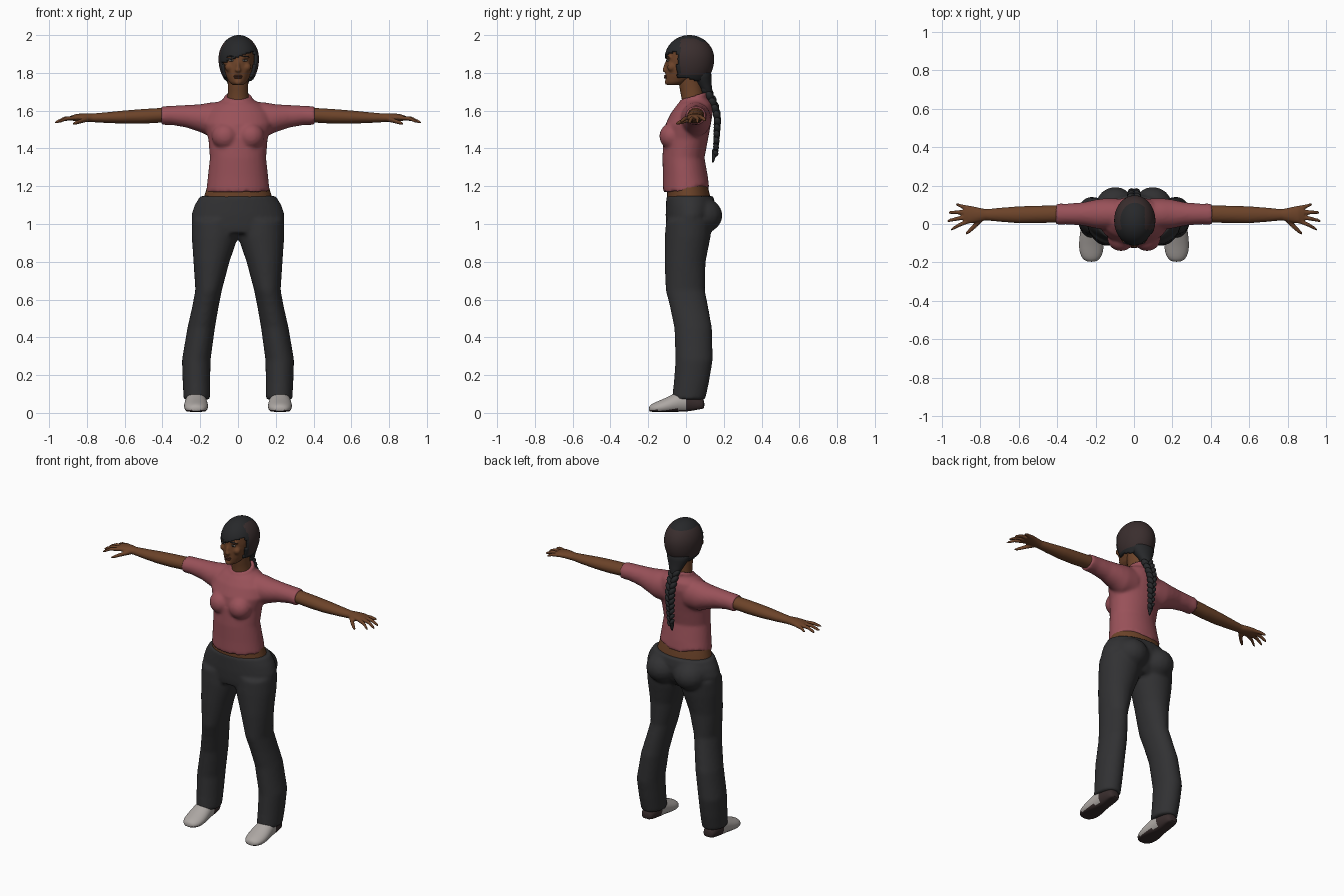
import bpy, bmesh, math
from mathutils import Matrix, Euler, Vector

cube = bpy.data.objects.get("Cube")
if cube:
    bpy.data.objects.remove(cube)


def material(name, r, g, b):
    m = bpy.data.materials.new(name)
    m.use_nodes = True
    m.diffuse_color = (r, g, b, 1)
    bsdf = m.node_tree.nodes["Principled BSDF"]
    bsdf.inputs["Base Color"].default_value = (r, g, b, 1)
    bsdf.inputs["Roughness"].default_value = 0.8
    return m


SKIN = material("brown skin", 0.15, 0.056, 0.022)
LIP = material("dark lip", 0.085, 0.03, 0.018)
SHIRT = material("rose cotton", 0.32, 0.083, 0.1)
CLOTH = material("charcoal cloth", 0.031, 0.031, 0.033)
HAIR = material("black hair", 0.02, 0.021, 0.023)
HAIR_BROWN = material("brown hair", 0.042, 0.027, 0.027)
SHOE = material("pale grey shoe", 0.42, 0.39, 0.37)
SOLE = material("dark sole", 0.04, 0.026, 0.026)
EYE = material("eye white", 0.3, 0.26, 0.22)


def loft(bm, rings, axis="z", sides=24, wave=0.0):
    """Skin elliptical rings (x, y, z, r1, r2); wave lifts the first ring at the back quarters."""
    loops = []
    for i, (x, y, z, a, b) in enumerate(rings):
        loop = []
        for k in range(sides):
            t = 2 * math.pi * k / sides
            c, s = a * math.cos(t), b * math.sin(t)
            off = {"x": (0, c, s), "y": (c, 0, s), "z": (c, s, 0)}[axis]
            p = Vector((x, y, z)) + Vector(off)
            if i == 0:
                p.z += wave * max(0, 2 * math.sin(t) * abs(math.cos(t)))
            loop.append(bm.verts.new(p))
        loops.append(loop)
    for lo, hi in zip(loops, loops[1:]):
        for k in range(sides):
            n = (k + 1) % sides
            bm.faces.new((lo[k], lo[n], hi[n], hi[k]))
    bm.faces.new(loops[0])
    bm.faces.new(loops[-1])


def ball(bm, loc, size, rot=(0, 0, 0), u=16, v=10):
    m = Matrix.LocRotScale(Vector(loc), Euler(rot), Vector(size))
    bmesh.ops.create_uvsphere(bm, u_segments=u, v_segments=v, radius=1, matrix=m)


def finish(bm, name, mats, rule=None, voxel=0, smooth=5, subdiv=0):
    bmesh.ops.recalc_face_normals(bm, faces=bm.faces)
    for f in bm.faces:
        f.smooth = True
        if rule:
            f.material_index = rule(f.calc_center_median(), f.normal)
    me = bpy.data.meshes.new(name)
    bm.to_mesh(me)
    bm.free()
    me.set_sharp_from_angle(angle=math.radians(60))
    ob = bpy.data.objects.new(name, me)
    bpy.context.collection.objects.link(ob)
    for m in mats:
        me.materials.append(m)
    if voxel:
        r = ob.modifiers.new("fuse", "REMESH")
        r.mode, r.voxel_size, r.use_smooth_shade = "VOXEL", voxel, True
        s = ob.modifiers.new("soften", "SMOOTH")
        s.factor, s.iterations = 0.5, smooth
    if subdiv:
        ob.modifiers.new("round", "SUBSURF").levels = subdiv
        ob.modifiers["round"].render_levels = subdiv
    return ob


def body_rings(rows):
    """Rows of height, half width, front y, back y."""
    return [(0, (f + b) / 2, z, w, (b - f) / 2) for z, w, f, b in rows]


# Shirt: torso, bust, sleeves and collar fused together
bm = bmesh.new()
loft(bm, body_rings([
    (1.17, .168, -.122, .125), (1.25, .16, -.122, .116), (1.35, .149, -.125, .098),
    (1.45, .157, -.12, .117), (1.53, .182, -.108, .132), (1.59, .17, -.078, .142),
    (1.635, .125, -.045, .137), (1.662, .075, -.008, .115)]), sides=32, wave=0.035)
for s in (-1, 1):
    ball(bm, (s * .068, -.073, 1.465), (.072, .069, .07))
    loft(bm, [(s * x, .052, z, ry, rz) for x, z, ry, rz in [
        (.07, 1.555, .08, .095), (.15, 1.553, .082, .09), (.2, 1.56, .075, .074),
        (.27, 1.57, .06, .06), (.35, 1.575, .054, .051), (.385, 1.574, .055, .05),
        (.405, 1.574, .056, .05)]], axis="x")
for k in range(20):
    t = 2 * math.pi * k / 20
    ball(bm, (.064 * math.cos(t), .042 + .064 * math.sin(t), 1.668 + .02 * math.sin(t)),
         (.014, .014, .015), u=8, v=6)
finish(bm, "shirt", [SHIRT], voxel=.009, smooth=6)

# Bare waist and neck
bm = bmesh.new()
loft(bm, body_rings([(1.08, .18, -.095, .13), (1.15, .178, -.1, .127), (1.24, .15, -.1, .105)]), sides=32)
finish(bm, "waist", [SKIN])
bm = bmesh.new()
loft(bm, [(0, .035, 1.58, .065, .062), (0, .038, 1.66, .057, .06), (0, .028, 1.71, .053, .06),
          (0, .022, 1.76, .055, .062), (0, .02, 1.82, .06, .06)])
finish(bm, "neck", [SKIN])

# Head with brow, nose, cheeks and chin
bm = bmesh.new()
loft(bm, body_rings([
    (1.735, .028, -.098, -.03), (1.75, .046, -.107, .01), (1.78, .064, -.109, .07),
    (1.82, .078, -.107, .1), (1.87, .086, -.104, .12), (1.92, .083, -.099, .11),
    (1.96, .06, -.065, .085)]))
ball(bm, (0, -.103, 1.835), (.011, .016, .036), (-.25, 0, 0))
ball(bm, (0, -.112, 1.815), (.018, .014, .011))
ball(bm, (0, -.1, 1.75), (.02, .014, .014))
for s in (-1, 1):
    ball(bm, (s * .035, -.092, 1.884), (.028, .013, .009))
    ball(bm, (s * .046, -.077, 1.83), (.024, .022, .024))
finish(bm, "head", [SKIN], voxel=.006, smooth=4)

# Face details
bm = bmesh.new()
ball(bm, (0, -.107, 1.784), (.025, .009, .005))
ball(bm, (0, -.107, 1.775), (.022, .01, .006))
finish(bm, "lips", [LIP])
for s, side in ((1, "left"), (-1, "right")):
    for part, size, mat, y in (("eye", (.015, .006, .006), EYE, -.096),
                               ("iris", (.006, .005, .006), HAIR, -.1)):
        bm = bmesh.new()
        ball(bm, (s * .035, y, 1.866), size)
        finish(bm, side + "_" + part, [mat])
    bm = bmesh.new()
    ball(bm, (s * .037, -.1, 1.888), (.023, .006, .004), (0, s * .12, s * .25))
    finish(bm, side + "_eyebrow", [HAIR])


# Hair cap with an opening for the face and a slanted fringe
def hair_colour(p, n):
    crown = p.z > 1.965 and abs(p.x + .01) < .065
    return int(p.y > -.03 and p.z > 1.79 and not crown)


bm = bmesh.new()
ball(bm, (0, 0, 0), (.107, .131, .125), u=64, v=48)
for v in bm.verts:
    v.co.z *= 1 if v.co.z > 0 else 1.25
    v.co += Vector((.004, .018, 1.875))
gone = []
for f in bm.faces:
    p = f.calc_center_median()
    face_hole = p.y < -.048 and p.z < 1.885 + .4 * p.x
    if face_hole or p.z < 1.775 - max(0, p.y) * .3:
        gone.append(f)
bmesh.ops.delete(bm, geom=gone, context="FACES")
hair = finish(bm, "hair_cap", [HAIR, HAIR_BROWN], hair_colour)
shell = hair.modifiers.new("thickness", "SOLIDIFY")
shell.thickness, shell.offset = .014, -1

# Gathered hair at the nape and the braid
bm = bmesh.new()
loft(bm, [(0, .07, 1.83, .09, .068), (0, .08, 1.77, .07, .054),
          (0, .1, 1.73, .046, .036), (0, .122, 1.68, .03, .024)])
finish(bm, "gathered_hair", [HAIR], subdiv=1)
bm = bmesh.new()
count = 11
for i in range(count):
    t = i / (count - 1)
    z = 1.725 - .335 * t
    y = .105 + .062 * math.sin(min(1, t * 1.9) * math.pi / 2) - .02 * max(0, t - .5)
    r = .031 - .013 * t
    for s in (-1, 1):
        ball(bm, (s * r * .55, y, z - (s + 1) * .008), (r * .62, r * .78, r * 1.05), (.25, s * .6, 0), 12, 8)
loft(bm, [(0, .152, 1.395, .016, .014), (0, .149, 1.365, .018, .013), (0, .142, 1.325, .004, .004)], sides=10)
finish(bm, "braid", [HAIR])

# Trousers: hips, seat and legs fused together
bm = bmesh.new()
loft(bm, body_rings([
    (.95, .22, -.1, .1), (.99, .245, -.106, .13), (1.05, .247, -.108, .155),
    (1.1, .23, -.106, .155), (1.148, .2, -.104, .145)]), sides=32)
for s in (-1, 1):
    ball(bm, (s * .098, .085, 1.045), (.105, .109, .095))
    loft(bm, [(s * (o + i) / 2, (f + b) / 2, z, (o - i) / 2, (b - f) / 2) for z, o, i, f, b in [
        (.07, .288, .148, -.075, .102), (.16, .293, .147, -.065, .122),
        (.28, .297, .145, -.056, .142), (.45, .268, .122, -.062, .138),
        (.56, .243, .103, -.085, .118), (.65, .226, .085, -.108, .1),
        (.8, .236, .045, -.113, .104), (.93, .245, .0, -.112, .13), (1.02, .245, -.01, -.106, .14)]], axis="z")
finish(bm, "trousers", [CLOTH], voxel=.011, smooth=5)


# Shoes: pale uppers, dark heels and soles
def shoe_colour(p, n):
    return int(p.y > .0 or p.z < .014 or n.z < -.6)


for s, side in ((1, "left"), (-1, "right")):
    bm = bmesh.new()
    loft(bm, [(s * .222, y, z, rx, rz) for y, z, rx, rz in [
        (.098, .042, .026, .022), (.085, .046, .04, .037), (.04, .055, .048, .055),
        (0, .06, .053, .062), (-.04, .056, .058, .06), (-.1, .036, .066, .046),
        (-.15, .026, .062, .036), (-.182, .022, .046, .026), (-.197, .02, .022, .014)]], axis="y")
    for v in bm.verts:
        v.co.z = max(v.co.z, .006 + max(0, v.co.y) * .18)
    finish(bm, side + "_shoe", [SHOE, SOLE], shoe_colour, subdiv=1)

# Bare arms with palm, fingers and thumb
FINGERS = [(.082, .925, .102, 1.548), (.062, .966, .06, 1.538),
           (.04, .97, .015, 1.537), (.018, .952, -.03, 1.54)]
for s, side in ((1, "left"), (-1, "right")):
    bm = bmesh.new()
    loft(bm, [(s * x, y, z, ry, rz) for x, y, z, ry, rz in [
        (.3, .052, 1.577, .043, .039), (.4, .052, 1.576, .045, .039), (.5, .05, 1.57, .045, .039),
        (.6, .048, 1.566, .044, .035), (.7, .048, 1.563, .036, .028), (.77, .048, 1.562, .029, .023),
        (.81, .048, 1.564, .038, .022), (.855, .049, 1.564, .047, .019), (.885, .05, 1.56, .042, .013)]], axis="x")
    for root, x, y, z in FINGERS:
        mid = (.87 + x) / 2
        loft(bm, [(s * .85, root, 1.562, .012, .012), (s * mid, (root + y) / 2, 1.558, .011, .011),
                  (s * (x - .012), y * .85 + root * .15, z + .004, .009, .009),
                  (s * x, y, z, .005, .005)], axis="x", sides=10)
    loft(bm, [(s * .79, .03, 1.557, .018, .016), (s * .825, -.005, 1.547, .018, .013),
              (s * .855, -.035, 1.537, .014, .011), (s * .875, -.05, 1.53, .007, .006)], axis="x", sides=10)
    finish(bm, side + "_arm", [SKIN], voxel=.0055, smooth=3)
